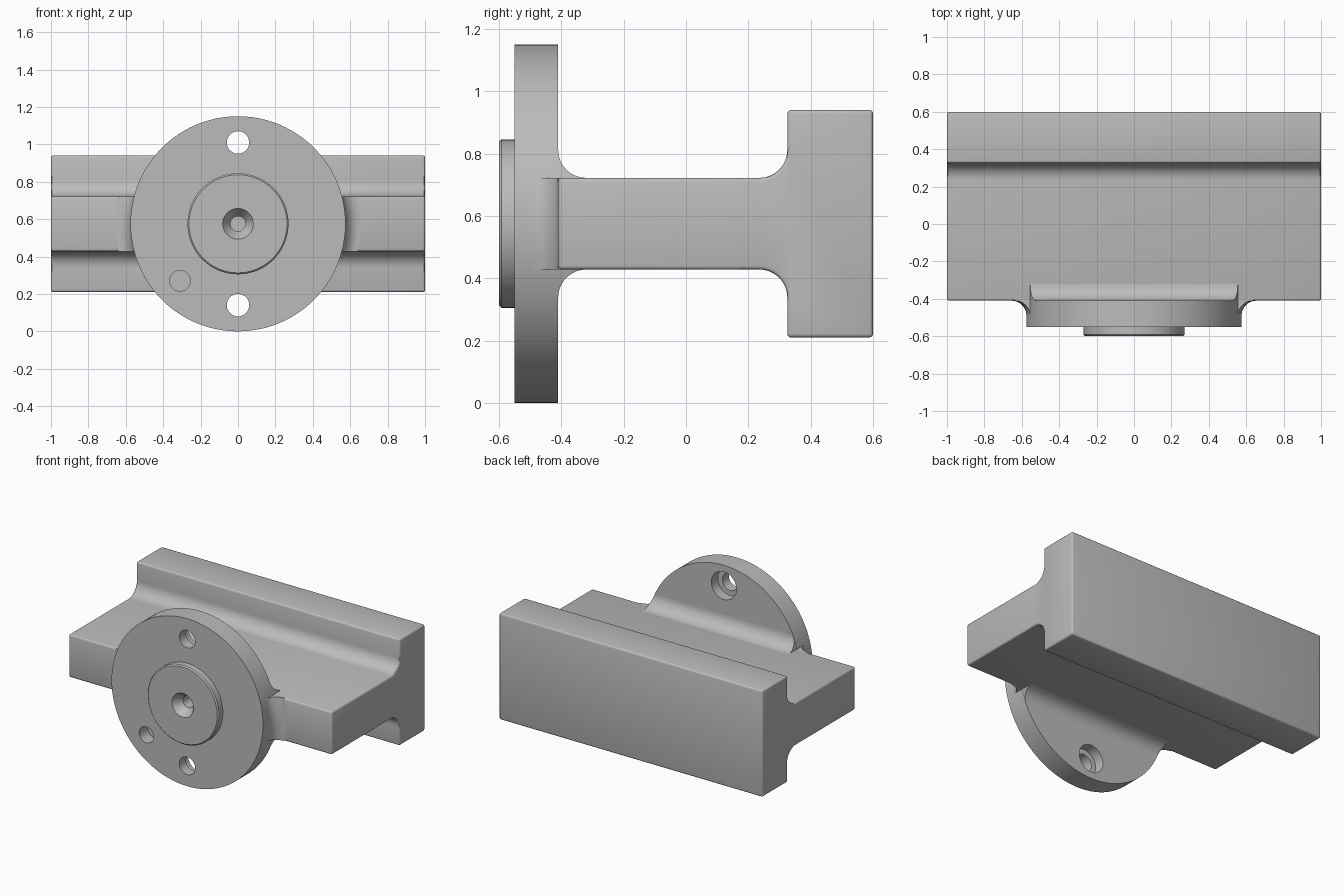
import bpy, bmesh
from math import sin, cos, pi, radians
from mathutils import Vector, Matrix

if "Cube" in bpy.data.objects:
    bpy.data.objects.remove(bpy.data.objects["Cube"])

MID = 0.575          # height of the flange axis
WEB = 0.147          # half thickness of the web
FLANGE_R = 0.575
FILLET = 0.09
BACK = -0.41         # rear face of the flange

metal = bpy.data.materials.new("plain grey metal")
metal.use_nodes = True
grey = (0.5, 0.5, 0.5, 1)
metal.diffuse_color = grey
metal.node_tree.nodes["Principled BSDF"].inputs["Base Color"].default_value = grey


def finish(name, bm):
    bmesh.ops.remove_doubles(bm, verts=bm.verts, dist=1e-5)
    bmesh.ops.recalc_face_normals(bm, faces=bm.faces)
    mesh = bpy.data.meshes.new(name)
    bm.to_mesh(mesh)
    bm.free()
    mesh.materials.append(metal)
    obj = bpy.data.objects.new(name, mesh)
    bpy.context.collection.objects.link(obj)
    return obj


def arc(cx, cy, r, start, end, steps=12):
    angles = [radians(start + (end - start) * i / steps) for i in range(steps + 1)]
    return [(cx + r * cos(a), cy + r * sin(a)) for a in angles]


def extrude_mirrored(name, half, width):
    """Mirror a (y, z) half profile below the axis and extrude it along x."""
    outline = half + [(y, -z) for y, z in reversed(half)]
    bm = bmesh.new()
    face = bm.faces.new([bm.verts.new((-width, y, MID + z)) for y, z in outline])
    grown = bmesh.ops.extrude_face_region(bm, geom=[face])["geom"]
    moved = [v for v in grown if isinstance(v, bmesh.types.BMVert)]
    bmesh.ops.translate(bm, verts=moved, vec=(2 * width, 0, 0))
    return finish(name, bm)


def lathe(name, profile, x=0, z=MID, closed=False, steps=96):
    """Turn an (r, y) profile about an axis along y."""
    bm = bmesh.new()
    verts = [bm.verts.new((r, y, 0)) for r, y in profile]
    edges = [bm.edges.new(p) for p in zip(verts, verts[1:])]
    if closed:
        edges.append(bm.edges.new((verts[-1], verts[0])))
    bmesh.ops.spin(bm, geom=verts + edges, cent=(0, 0, 0), axis=(0, 1, 0),
                   angle=2 * pi, steps=steps)
    bmesh.ops.translate(bm, verts=bm.verts, vec=(x, 0, z))
    return finish(name, bm)


def box(name, size, centre):
    bm = bmesh.new()
    bmesh.ops.create_cube(bm, size=1, matrix=Matrix.Translation(Vector(centre))
                          @ Matrix.Diagonal((*size, 1)))
    return finish(name, bm)


def apply(obj, mod):
    bpy.ops.object.select_all(action="DESELECT")
    bpy.context.view_layer.objects.active = obj
    obj.select_set(True)
    bpy.ops.object.modifier_apply(modifier=mod.name)


def boolean(obj, cutter, operation):
    mod = obj.modifiers.new("cut", "BOOLEAN")
    mod.object, mod.operation, mod.solver = cutter, operation, "EXACT"
    apply(obj, mod)
    bpy.data.objects.remove(cutter)


def smooth(obj):
    bpy.ops.object.select_all(action="DESELECT")
    bpy.context.view_layer.objects.active = obj
    obj.select_set(True)
    bpy.ops.object.shade_smooth_by_angle(angle=radians(30))


# T-shaped body: web, concave fillets and rear plate
body = extrude_mirrored("t_body", [(BACK, WEB)]
                        + arc(0.325 - FILLET, WEB + FILLET, FILLET, -90, 0)
                        + [(0.325, 0.365), (0.6, 0.365)], 1.0)
bevel = body.modifiers.new("soft edges", "BEVEL")
bevel.width, bevel.segments, bevel.limit_method = 0.012, 3, "ANGLE"
bevel.angle_limit = radians(40)
apply(body, bevel)

# Round flange with raised boss and conical centre hole
flange = lathe("flange", [(0, -0.45), (0.04, -0.45), (0.04, -0.54), (0.082, -0.6),
                          (0.262, -0.6), (0.27, -0.592), (0.27, -0.55),
                          (FLANGE_R, -0.55), (FLANGE_R, BACK), (0, BACK)])

# Counterbored through holes above and below, and a blind pin hole
for side in (-1, 1):
    hole = lathe("hole_cutter", [(0, -0.7), (0.06, -0.7), (0.06, -0.48),
                                 (0.095, -0.48), (0.095, -0.3), (0, -0.3)],
                 z=MID + side * 0.435, steps=40)
    boolean(flange, hole, "DIFFERENCE")
pin = lathe("pin_cutter", [(0, -0.7), (0.055, -0.7), (0.055, -0.46), (0, -0.46)],
            x=-0.31, z=0.27, steps=40)
boolean(flange, pin, "DIFFERENCE")

# Concave fillets joining the web to the back of the flange
web_fillet = extrude_mirrored("web_fillet", [(BACK - 0.01, WEB + FILLET)]
                              + arc(BACK + FILLET, WEB + FILLET, FILLET, 180, 270), 0.6)
limit = lathe("limit", [(0, -0.6), (FLANGE_R - 0.001, -0.6),
                        (FLANGE_R - 0.001, 0), (0, 0)])
boolean(web_fillet, limit, "INTERSECT")

# Concave fillets joining the rim of the flange to the front of the web
r = 0.08
rim_fillet = lathe("rim_fillet", [(0.56, BACK + 0.015), (0.56, BACK - r)]
                   + arc(FLANGE_R + r, BACK - r, r, 180, 90)
                   + [(FLANGE_R + r, BACK + 0.015)], closed=True)
boolean(rim_fillet, box("limit", (2, 1, 2 * WEB), (0, -0.5, MID)), "INTERSECT")

for part in (body, flange, web_fillet, rim_fillet):
    smooth(part)
